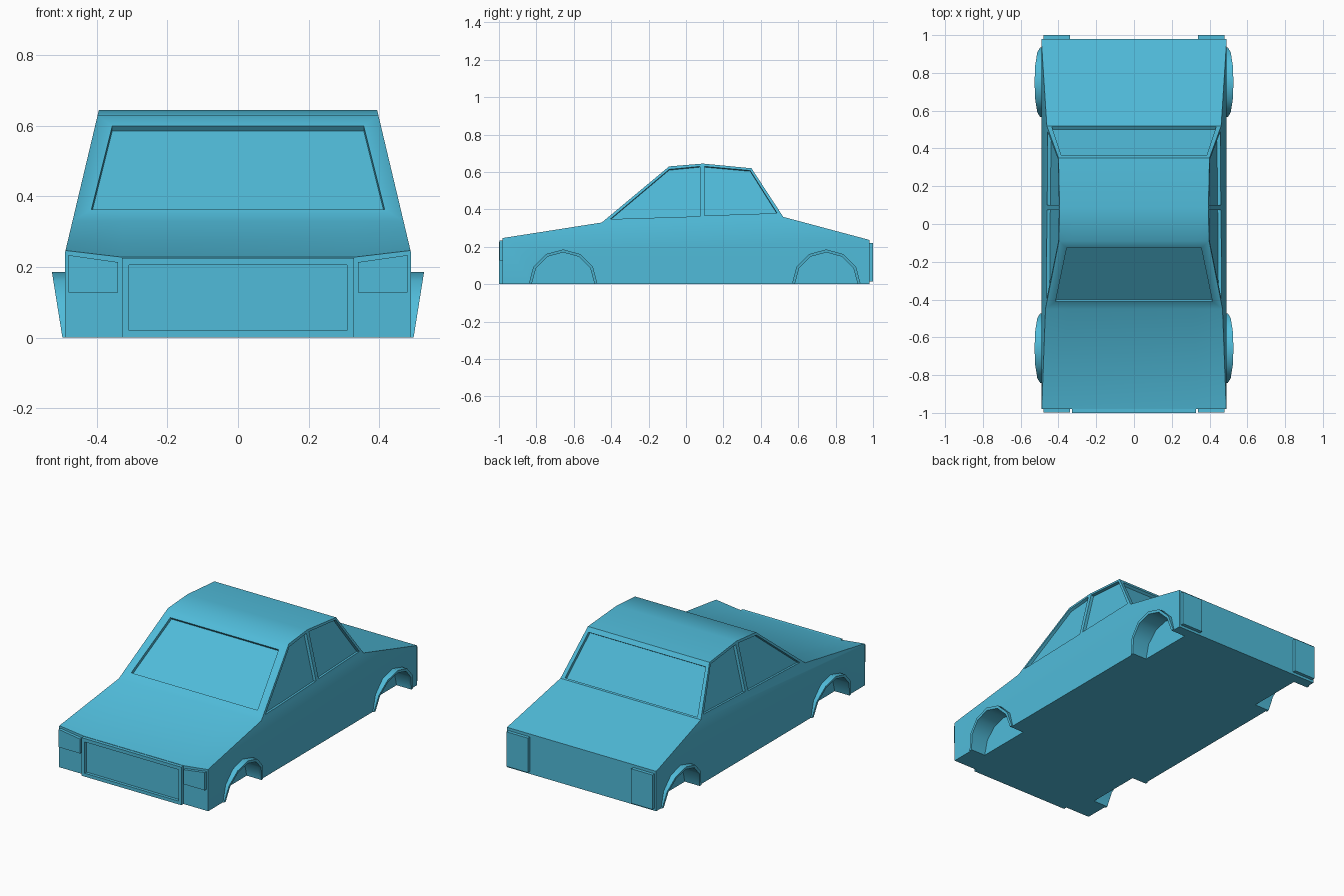
import bpy, bmesh, math
from mathutils import Vector

if "Cube" in bpy.data.objects:
    bpy.data.objects.remove(bpy.data.objects["Cube"])

paint = bpy.data.materials.new("teal_paint")
paint.diffuse_color = (0.08, 0.5, 0.7, 1)
paint.use_nodes = True
paint.node_tree.nodes["Principled BSDF"].inputs["Base Color"].default_value = paint.diffuse_color


def side_x(z):
    """Half-width of the body at height z: upright below, leaning in above."""
    return 0.49 - max(0.0, z - 0.24) * 0.095 / 0.4


def lerp_z(y, a, b):
    return a[1] + (y - a[0]) / (b[0] - a[0]) * (b[1] - a[1])


def prism(bm, base, top):
    """Closed solid between two matching loops."""
    lo = [bm.verts.new(p) for p in base]
    hi = [bm.verts.new(p) for p in top]
    n = len(lo)
    bm.faces.new(lo)
    bm.faces.new(hi)
    for i in range(n):
        bm.faces.new((lo[i], lo[(i + 1) % n], hi[(i + 1) % n], hi[i]))


def finish(name, bm):
    bmesh.ops.recalc_face_normals(bm, faces=bm.faces)
    me = bpy.data.meshes.new(name)
    bm.to_mesh(me)
    bm.free()
    me.materials.append(paint)
    ob = bpy.data.objects.new(name, me)
    bpy.context.collection.objects.link(ob)
    return ob


def smooth(ob, degrees):
    bpy.ops.object.select_all(action='DESELECT')
    bpy.context.view_layer.objects.active = ob
    ob.select_set(True)
    bpy.ops.object.shade_smooth_by_angle(angle=math.radians(degrees))


def arch(cy, ry, rz, n=6):
    return [(cy - ry * math.cos(math.pi * i / n), rz * math.sin(math.pi * i / n))
            for i in range(n + 1)]


ARCHES = {"front": -0.657, "rear": 0.75}
HOOD, ROOF_F, ROOF_R, DECK = (-0.45, 0.33), (-0.09, 0.63), (0.35, 0.62), (0.52, 0.36)

# Body shell from the side profile
profile = [(-0.98, 0), (-0.98, 0.247), HOOD, ROOF_F, (0.09, 0.645), ROOF_R,
           DECK, (0.98, 0.237), (0.98, 0)]
bm = bmesh.new()
prism(bm, [(-0.49, y, z) for y, z in profile], [(0.49, y, z) for y, z in profile])
for co, no in (((0, 0, 0.24), (0, 0, 1)), ((0.328, 0, 0), (1, 0, 0)), ((-0.328, 0, 0), (1, 0, 0))):
    bmesh.ops.bisect_plane(bm, geom=bm.verts[:] + bm.edges[:] + bm.faces[:],
                           plane_co=co, plane_no=no)
for v in bm.verts:
    if abs(v.co.x) > 0.4:
        v.co.x = math.copysign(side_x(v.co.z), v.co.x)
    elif v.co.y < -0.97 and v.co.z > 0.243:
        v.co.z = 0.228                      # dipped middle of the bonnet edge
    elif v.co.y < -0.97 and v.co.z > 0.2:
        v.co.z = 0.221
body = finish("body", bm)

# Cutters for recessed windows and wheel wells
bm = bmesh.new()


def recess(points, normal, depth=0.018):
    n = Vector(normal).normalized()
    prism(bm, [Vector(p) - n * depth for p in points], [Vector(p) + n * 0.03 for p in points])


def screen(y_low, x_low, y_high, x_high, a, b, normal):
    zl, zh = lerp_z(y_low, a, b), lerp_z(y_high, a, b)
    recess([(-x_low, y_low, zl), (x_low, y_low, zl), (x_high, y_high, zh), (-x_high, y_high, zh)],
           normal)


screen(-0.41, 0.415, -0.127, 0.356, HOOD, ROOF_F, (0, -0.30, 0.36))
screen(0.515, 0.435, 0.366, 0.385, DECK, ROOF_R, (0, 0.26, 0.17))
side_windows = [
    [(-0.405, 0.348), (-0.09, 0.614), (0.075, 0.63), (0.075, 0.363)],
    [(0.10, 0.63), (0.343, 0.608), (0.487, 0.38), (0.10, 0.367)],
]
for s in (-1, 1):
    for win in side_windows:
        recess([(s * side_x(z), y, z) for y, z in win], (s * 0.4, 0, 0.095))
    for cy in ARCHES.values():
        c = arch(cy, 0.168, 0.17)
        c = [(c[0][0], -0.05)] + c + [(c[-1][0], -0.05)]
        prism(bm, [(s * 0.40, y, z) for y, z in c], [(s * 0.6, y, z) for y, z in c])
cutter = finish("recess_cutter", bm)
cutter.hide_render = True

mod = body.modifiers.new("recesses", 'BOOLEAN')
mod.operation = 'DIFFERENCE'
mod.solver = 'EXACT'
mod.object = cutter
bpy.context.view_layer.objects.active = body
bpy.ops.object.modifier_apply(modifier=mod.name)
bpy.data.objects.remove(cutter)
smooth(body, 40)

# Wheel arch flares, leaning outwards towards the top
for end, cy in ARCHES.items():
    for side, s in (("left", -1), ("right", 1)):
        bm = bmesh.new()
        rings = []
        for (yo, zo), (yi, zi) in zip(arch(cy, 0.184, 0.186), arch(cy, 0.168, 0.17)):
            xo, xi = (0.497 + 0.16 * z for z in (zo, zi))
            rings.append([bm.verts.new(p) for p in (
                (s * 0.48, yi, zi), (s * xi, yi, zi), (s * xo, yo, zo), (s * 0.48, yo, zo))])
        for a, b in zip(rings, rings[1:]):
            for i in range(4):
                j = (i + 1) % 4
                bm.faces.new((a[i], a[j], b[j], b[i]))
        bm.faces.new(rings[0])
        bm.faces.new(rings[-1])
        smooth(finish(f"{end}_{side}_arch_flare", bm), 35)


def plate(name, outline, y0, y1):
    bm = bmesh.new()
    prism(bm, [(x, y0, z) for x, z in outline], [(x, y1, z) for x, z in outline])
    return finish(name, bm)


# Grille surround with a recessed centre
bm = bmesh.new()
outline = ((-0.328, 0), (0.328, 0), (0.328, 0.226), (-0.328, 0.226))
prism(bm, [(x, -0.97, z) for x, z in outline], [(x, -1.0, z) for x, z in outline])
bmesh.ops.recalc_face_normals(bm, faces=bm.faces)
front = [f for f in bm.faces if f.calc_center_median().y < -0.999]
bmesh.ops.inset_region(bm, faces=front, thickness=0.02, use_even_offset=True)
ext = bmesh.ops.extrude_discrete_faces(bm, faces=front)
for f in ext["faces"]:
    bmesh.ops.translate(bm, verts=f.verts, vec=(0, 0.018, 0))
finish("grille", bm)

# Headlights and tail lights
for side, s in (("left", -1), ("right", 1)):
    plate(f"{side}_headlight",
          [(s * 0.34, 0.128), (s * 0.48, 0.128), (s * 0.48, 0.234), (s * 0.34, 0.214)], -0.97, -0.998)
    plate(f"{side}_tail_light",
          [(s * 0.34, 0.015), (s * 0.48, 0.015), (s * 0.48, 0.22), (s * 0.34, 0.22)], 0.97, 1.0)
